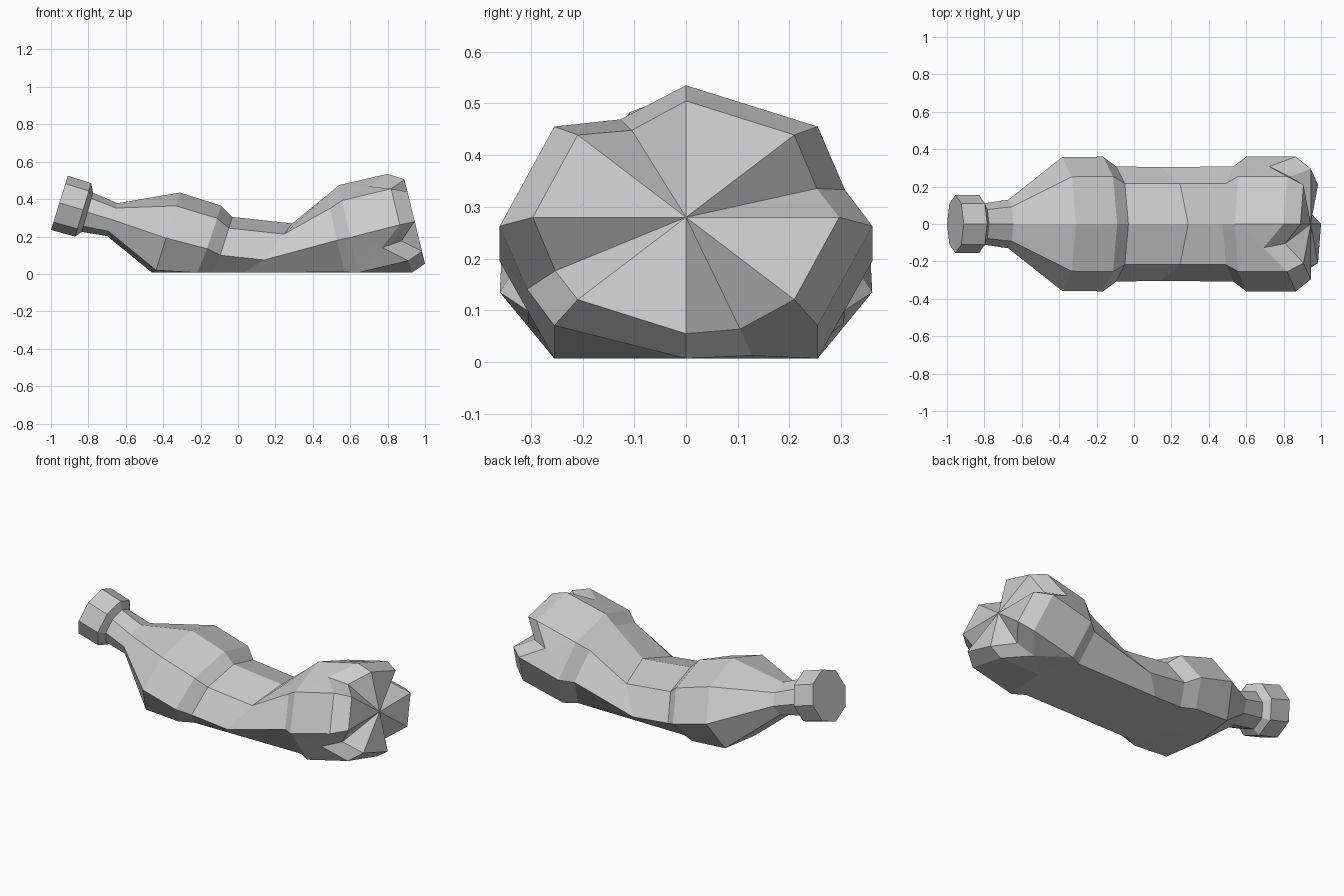
import bpy, bmesh
from math import sin, cos, pi
from mathutils import Vector

if "Cube" in bpy.data.objects:
    bpy.data.objects.remove(bpy.data.objects["Cube"])

SIDES = 8
FLOOR = 0.007


def ring(bm, xm, zm, xt, zt, ry):
    """Tilted octagon from its middle, its top point and half width, flattened on the floor."""
    out = []
    for k in range(SIDES):
        a = 2 * pi * k / SIDES
        c = cos(a)
        out.append(bm.verts.new((xm + (xt - xm) * c, ry * sin(a),
                                 max(FLOOR, zm + (zt - zm) * c))))
    return out


def bridge(bm, a, b):
    n = len(a)
    for i in range(n):
        j = (i + 1) % n
        bm.faces.new((a[i], a[j], b[j], b[i]))


def finish(bm, name):
    bmesh.ops.recalc_face_normals(bm, faces=bm.faces)
    me = bpy.data.meshes.new(name)
    bm.to_mesh(me)
    bm.free()
    ob = bpy.data.objects.new(name, me)
    bpy.context.collection.objects.link(ob)


NECK = (-0.805, 0.33, -0.775, 0.435, 0.11)

# Screw cap: closed end, straight side, taper in to the neck
bm = bmesh.new()
rings = [ring(bm, *r) for r in ((-0.955, 0.38, -0.91, 0.525, 0.155),
                                (-0.828, 0.3425, -0.785, 0.485, 0.155), NECK)]
for a, b in zip(rings, rings[1:]):
    bridge(bm, a, b)
bm.faces.new(rings[0])
finish(bm, "bottle_cap")

# Bottle body: neck, shoulder, dented waist, base
bm = bmesh.new()
BODY = [NECK,
        (-0.672, 0.29, -0.645, 0.378, 0.13),
        (-0.385, 0.192, -0.31, 0.435, 0.357),
        (-0.165, 0.135, -0.09, 0.365, 0.36),
        (-0.095, 0.10, -0.03, 0.305, 0.307),
        (0.14, 0.075, 0.29, 0.27, 0.305),
        (0.53, 0.18, 0.475, 0.42, 0.307),
        (0.60, 0.195, 0.54, 0.475, 0.36)]
rings = [ring(bm, *r) for r in BODY]
for a, b in zip(rings, rings[1:]):
    bridge(bm, a, b)

# Petal base: every other edge gets a notch pushed back along the bottle
outer = ring(bm, 0.865, 0.263, 0.80, 0.535, 0.36)
inner = ring(bm, 0.945, 0.28, 0.89, 0.505, 0.296)
rim_out, rim_in = [], []


def notch(p, q, shift):
    co = (p.co + q.co) / 2 + Vector(shift)
    co.z = max(0, co.z)
    return bm.verts.new(co)


for k in range(SIDES):
    j = (k + 1) % SIDES
    side = [rings[-1][k], rings[-1][j], outer[j]]
    rim_out.append(outer[k])
    rim_in.append(inner[k])
    if k % 2:
        n = notch(outer[k], outer[j], (-0.118, 0, -0.026))
        rim_out.append(n)
        rim_in.append(notch(inner[k], inner[j], (-0.09, 0, -0.024)))
        bm.faces.new((side[0], side[1], n))
        bm.faces.new((side[1], outer[j], n))
        bm.faces.new((side[0], n, outer[k]))
    else:
        bm.faces.new(side + [outer[k]])
bridge(bm, rim_out, rim_in)
hub = bm.verts.new((0.945, 0, 0.28))
for a, b in zip(rim_in, rim_in[1:] + rim_in[:1]):
    bm.faces.new((a, b, hub))
finish(bm, "bottle_body")
